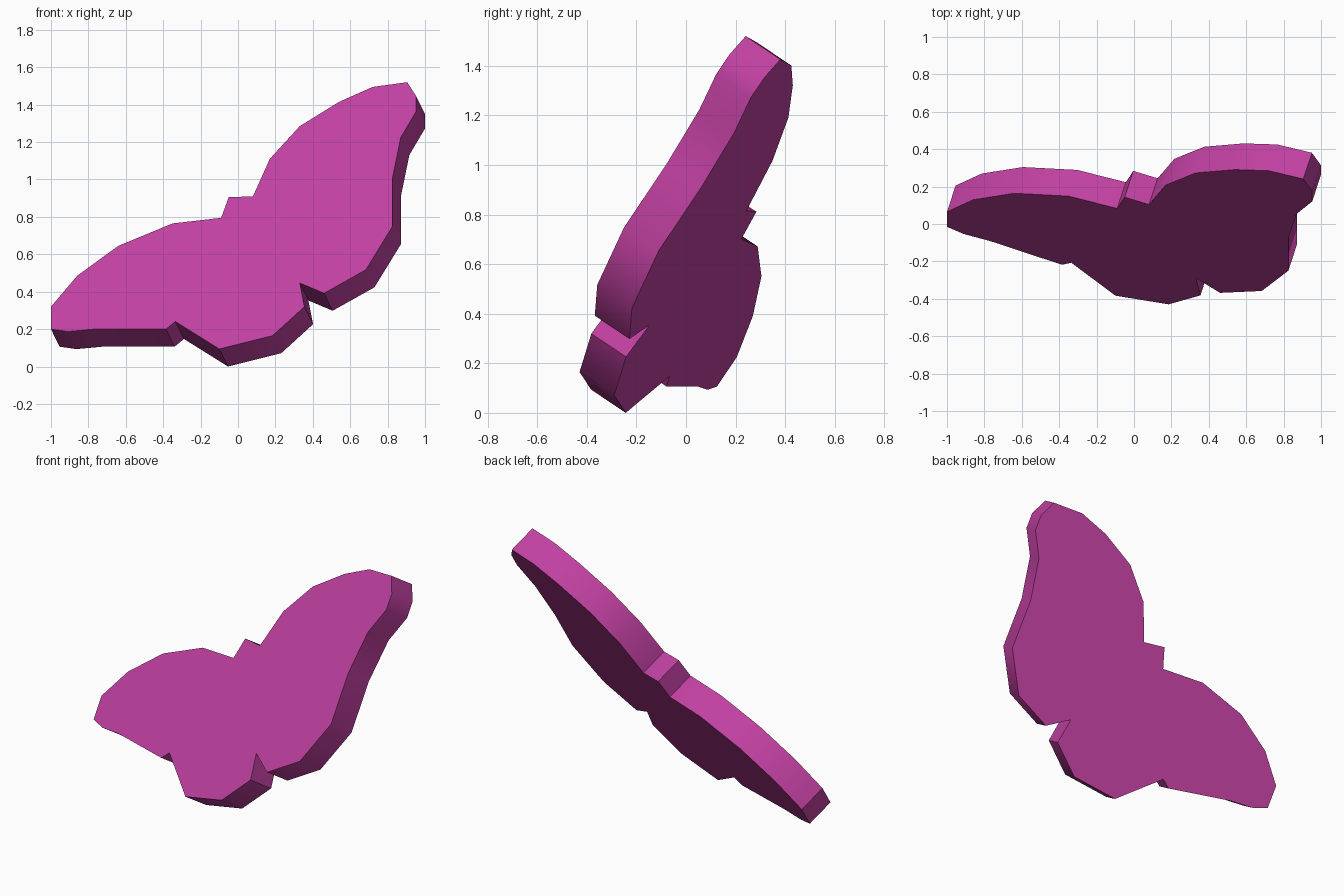
import bpy
import bmesh
import math
from mathutils import Vector

if "Cube" in bpy.data.objects:
    bpy.data.objects.remove(bpy.data.objects["Cube"])

# Material
pink = bpy.data.materials.new("magenta pink")
pink.use_nodes = True
COLOUR = (0.53, 0.052, 0.355, 1)
pink.diffuse_color = COLOUR
pink.node_tree.nodes["Principled BSDF"].inputs["Base Color"].default_value = COLOUR

# Butterfly outline (x, z), projected on to the tilted front plane
LEFT_UPPER_WING = [(0.08, 0.91), (0.17, 1.11), (0.33, 1.285), (0.54, 1.415),
                   (0.72, 1.495), (0.905, 1.52), (0.953, 1.445), (0.953, 1.365),
                   (0.87, 1.225), (0.825, 1.005)]
LEFT_LOWER_WING = [(0.825, 0.748), (0.683, 0.517), (0.46, 0.392), (0.33, 0.447)]
RIGHT_LOWER_WING = [(0.355, 0.32), (0.185, 0.165), (-0.10, 0.094), (-0.335, 0.241)]
RIGHT_UPPER_WING = [(-0.385, 0.20), (-0.77, 0.20), (-0.91, 0.187), (-1.0, 0.20),
                    (-1.0, 0.32), (-0.86, 0.485), (-0.64, 0.645), (-0.35, 0.765),
                    (-0.09, 0.795)]
HEAD = [(-0.05, 0.905)]
outline = LEFT_UPPER_WING + LEFT_LOWER_WING + RIGHT_LOWER_WING + RIGHT_UPPER_WING + HEAD

SLOPE_X, SLOPE_Z, OFFSET_Y = -0.33, 0.67, -0.479
thickness = Vector((-SLOPE_X, 1, -SLOPE_Z)) * 0.14

# Front face extruded along its normal
bm = bmesh.new()
front = bm.faces.new([bm.verts.new((x, SLOPE_X * x + SLOPE_Z * z + OFFSET_Y, z))
                      for x, z in outline])
extruded = bmesh.ops.extrude_face_region(bm, geom=[front], use_keep_orig=True)
bmesh.ops.translate(bm, vec=thickness,
                    verts=[g for g in extruded["geom"] if isinstance(g, bmesh.types.BMVert)])
bmesh.ops.recalc_face_normals(bm, faces=bm.faces)

mesh = bpy.data.meshes.new("butterfly")
bm.to_mesh(mesh)
bm.free()
mesh.materials.append(pink)
butterfly = bpy.data.objects.new("butterfly", mesh)
bpy.context.collection.objects.link(butterfly)

# Smooth rim with sharp front and back borders
bpy.ops.object.select_all(action="DESELECT")
butterfly.select_set(True)
bpy.context.view_layer.objects.active = butterfly
bpy.ops.object.shade_smooth_by_angle(angle=math.radians(40))
